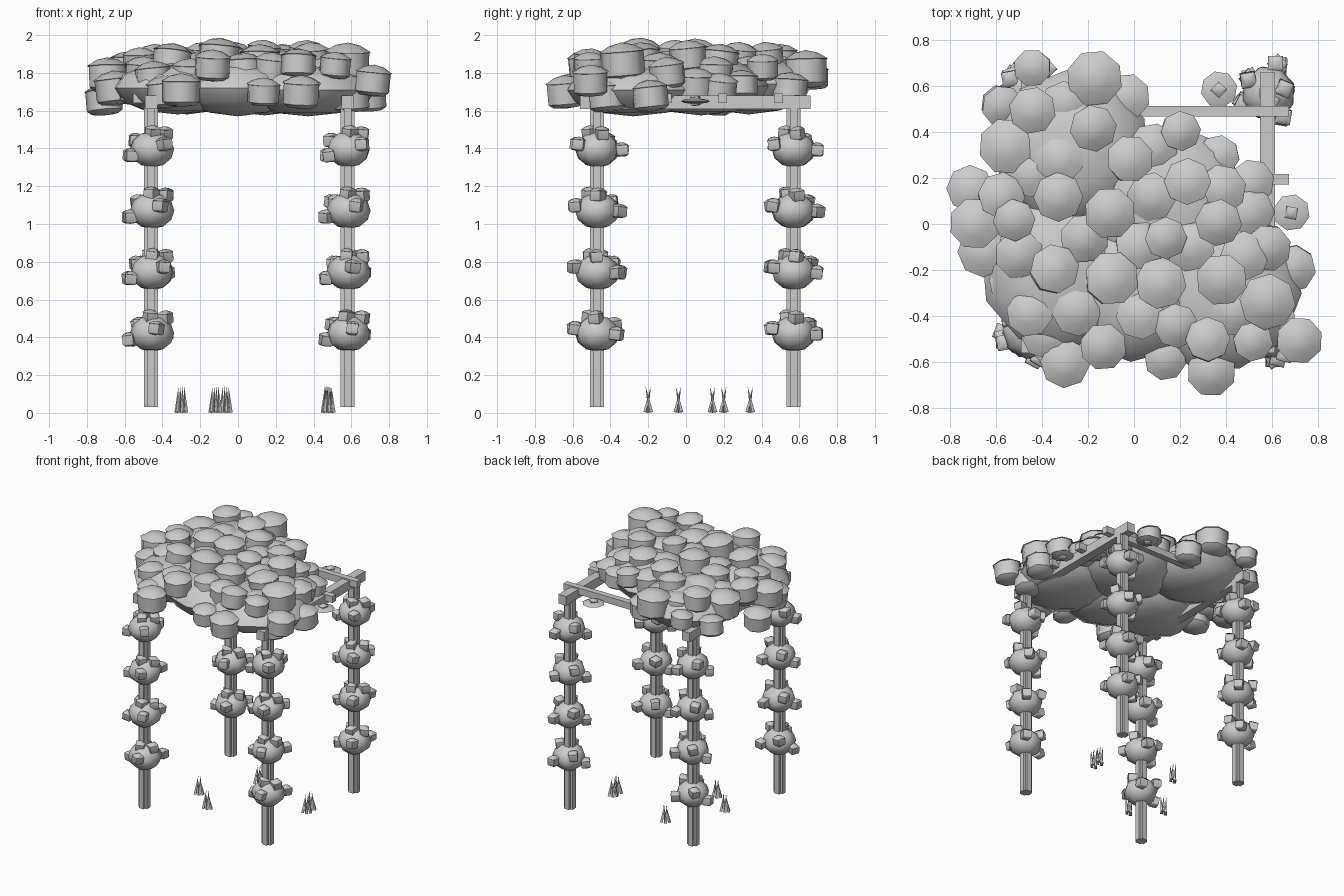
import bpy, bmesh, math, random
from mathutils import Matrix, Vector

if "Cube" in bpy.data.objects:
    bpy.data.objects.remove(bpy.data.objects["Cube"])

random.seed(4)


def finish(bm, name, smooth=False):
    me = bpy.data.meshes.new(name)
    bmesh.ops.recalc_face_normals(bm, faces=bm.faces)
    bm.to_mesh(me)
    bm.free()
    ob = bpy.data.objects.new(name, me)
    bpy.context.collection.objects.link(ob)
    if smooth:
        bpy.context.view_layer.objects.active = ob
        ob.select_set(True)
        bpy.ops.object.shade_smooth_by_angle(angle=math.radians(50))
        ob.select_set(False)
    return ob


def box(bm, c, s):
    bmesh.ops.create_cube(bm, size=1, matrix=Matrix.Translation(c) @ Matrix.Diagonal((*s, 1)))


def ball(bm, c, r, rz, segs, rings):
    rot = Matrix.Rotation(random.uniform(0, 6.28), 4, 'Z')
    bmesh.ops.create_uvsphere(bm, u_segments=segs, v_segments=rings, radius=1,
                              matrix=Matrix.Translation(c) @ rot @ Matrix.Diagonal((r, r, rz, 1)))


# Drum with a rounded base and a pointed, slightly overhanging lid
DRUM = [(0.7, -0.78), (0.95, -0.6), (0.96, 0.42), (1.03, 0.44), (0.55, 0.72)]


def drum(bm, c, r, segs, tilt):
    m = (Matrix.Translation(c) @ Matrix.Rotation(random.uniform(-tilt, tilt), 4, 'X')
         @ Matrix.Rotation(random.uniform(-tilt, tilt), 4, 'Y')
         @ Matrix.Rotation(random.uniform(0, 6.28), 4, 'Z'))
    rows = [[bm.verts.new(m @ Vector((r * a * math.cos(math.tau * i / segs),
                                      r * a * math.sin(math.tau * i / segs), r * h)))
             for i in range(segs)] for a, h in DRUM]
    low, top = bm.verts.new(m @ Vector((0, 0, -0.85 * r))), bm.verts.new(m @ Vector((0, 0, 0.84 * r)))
    for i in range(segs):
        j = (i + 1) % segs
        bm.faces.new((low, rows[0][j], rows[0][i]))
        bm.faces.new((top, rows[-1][i], rows[-1][j]))
        for a, b in zip(rows, rows[1:]):
            bm.faces.new((a[i], a[j], b[j], b[i]))


XS, YS = (-0.46, 0.58), (-0.47, 0.57)

# Cross-section posts
bm = bmesh.new()
for x in XS:
    for y in YS:
        box(bm, (x, y, 0.825), (0.074, 0.04, 1.59))
        box(bm, (x, y, 0.825), (0.04, 0.074, 1.59))
finish(bm, "posts")

# Side beams and cross rafters
bm = bmesh.new()
for x in XS:
    box(bm, (x, 0.05, 1.645), (0.065, 1.22, 0.07))
finish(bm, "side_beams")
bm = bmesh.new()
for y in (0.49, 0.195, -0.1, -0.395):
    box(bm, (0.06, y, 1.665), (1.23, 0.046, 0.05))
finish(bm, "rafters")

# Leaf clusters climbing each post
core, knobs = bmesh.new(), bmesh.new()
KNOBS = [(-0.115, -0.03, -0.03), (0.05, -0.11, 0.03), (0.07, 0.01, 0.085),
         (0.05, 0.12, 0), (-0.08, 0.07, 0.05), (0.0, -0.04, 0.09)]
for x in XS:
    for y in YS:
        for z in (0.42, 0.745, 1.07, 1.395):
            c = Vector((x + 0.005, y, z))
            ball(core, c, 0.118, 0.096, 8, 6)
            turn = Matrix.Rotation(random.uniform(-0.3, 0.3), 3, 'Z')
            for k in KNOBS:
                drum(knobs, c + turn @ Vector(k), 0.045, 4, 0.15)
finish(core, "vine_clusters", True)
finish(knobs, "vine_leaves", True)

# Broad masses of the canopy
bm = bmesh.new()
for x, y, z, r, rz in [(-0.27, 0.33, 1.74, 0.34, 0.16), (-0.32, -0.2, 1.72, 0.35, 0.14),
                       (0.14, 0.08, 1.73, 0.36, 0.155), (0.37, -0.28, 1.71, 0.36, 0.14),
                       (0, -0.28, 1.72, 0.32, 0.15)]:
    ball(bm, (x, y, z), r, rz, 10, 6)
finish(bm, "canopy_masses", True)

# Leafy drums over the canopy: x, y, z, radius
PUFFS = [(-.17, .635, 1.82, .12), (-.44, .68, 1.78, .08), (-.575, .515, 1.71, .09),
         (-.44, .495, 1.87, .10), (-.55, .335, 1.8, .12), (-.18, .42, 1.88, .10),
         (-.03, .55, 1.72, .10), (-.02, .28, 1.88, .10), (.2, .405, 1.83, .085),
         (.37, .295, 1.74, .09), (.235, .18, 1.87, .10), (.51, .18, 1.72, .095),
         (.365, .01, 1.89, .10), (.135, -.06, 1.9, .09), (-.105, .05, 1.89, .11),
         (-.33, .12, 1.86, .105), (-.58, .12, 1.83, .10), (-.71, .15, 1.66, .10),
         (-.69, 0, 1.79, .11), (-.52, .02, 1.86, .09), (-.65, -.12, 1.72, .11),
         (-.35, -.2, 1.87, .105), (-.1, -.24, 1.89, .115), (.115, -.26, 1.86, .11)]
PUFFS += [(.385, -.24, 1.87, .11), (.58, -.1, 1.8, .10), (.69, -.19, 1.68, .10),
          (.58, -.335, 1.86, .12), (.715, -.505, 1.76, .10), (.515, -.51, 1.84, .085),
          (.32, -.505, 1.85, .095), (.335, -.64, 1.70, .105), (.135, -.585, 1.7, .09),
          (.18, -.44, 1.83, .095), (-.135, -.53, 1.84, .10), (-.3, -.605, 1.71, .105),
          (-.45, -.39, 1.78, .10), (-.52, -.26, 1.72, .11)]
# Lower, half-hidden fillers
PUFFS += [(x, y, z, .105) for x, y, z in
          [(-.32, .28, 1.84), (-.22, -.06, 1.82), (.02, -.1, 1.84), (.25, -.1, 1.83),
           (-.25, -.38, 1.79), (.08, .12, 1.84), (.03, -.4, 1.82), (.44, -.38, 1.79),
           (.38, .15, 1.80), (.5, .05, 1.74), (.6, -.42, 1.68), (-.5, -.13, 1.80),
           (-.45, .22, 1.80), (-.3, .52, 1.8), (.08, .33, 1.8), (.48, -.14, 1.82),
           (-.38, -.48, 1.70)]]
bm = bmesh.new()
for x, y, z, r in PUFFS:
    drum(bm, Vector((x, y, z)), r, 8, 0.12)
finish(bm, "canopy_foliage", True)

# Flat blossoms beside the frame
bm = bmesh.new()
for x, y in ((0.37, 0.585), (0.685, 0.05)):
    ball(bm, (x, y, 1.65), 0.08, 0.014, 8, 4)
    drum(bm, Vector((x, y, 1.655)), 0.035, 4, 0.1)
finish(bm, "blossoms", True)

# Grass tufts of crossing blades
bm = bmesh.new()
for x, y in ((-.3, -.04), (-.12, -.2), (-.065, .34), (.48, .14), (.475, .2)):
    for i in range(4):
        s = 1 if i % 2 else -1
        base = Vector((x + (i - 1.5) * 0.016, y + s * 0.013, 0.003))
        tip = Vector((x + (i - 1.5) * 0.01, y - s * 0.014, 0.14))
        d = tip - base
        m = Matrix.Translation((base + tip) / 2) @ d.to_track_quat('Z', 'Y').to_matrix().to_4x4()
        bmesh.ops.create_cone(bm, cap_ends=True, segments=4, radius1=0.013, radius2=0,
                              depth=d.length, matrix=m)
finish(bm, "grass_tufts")
